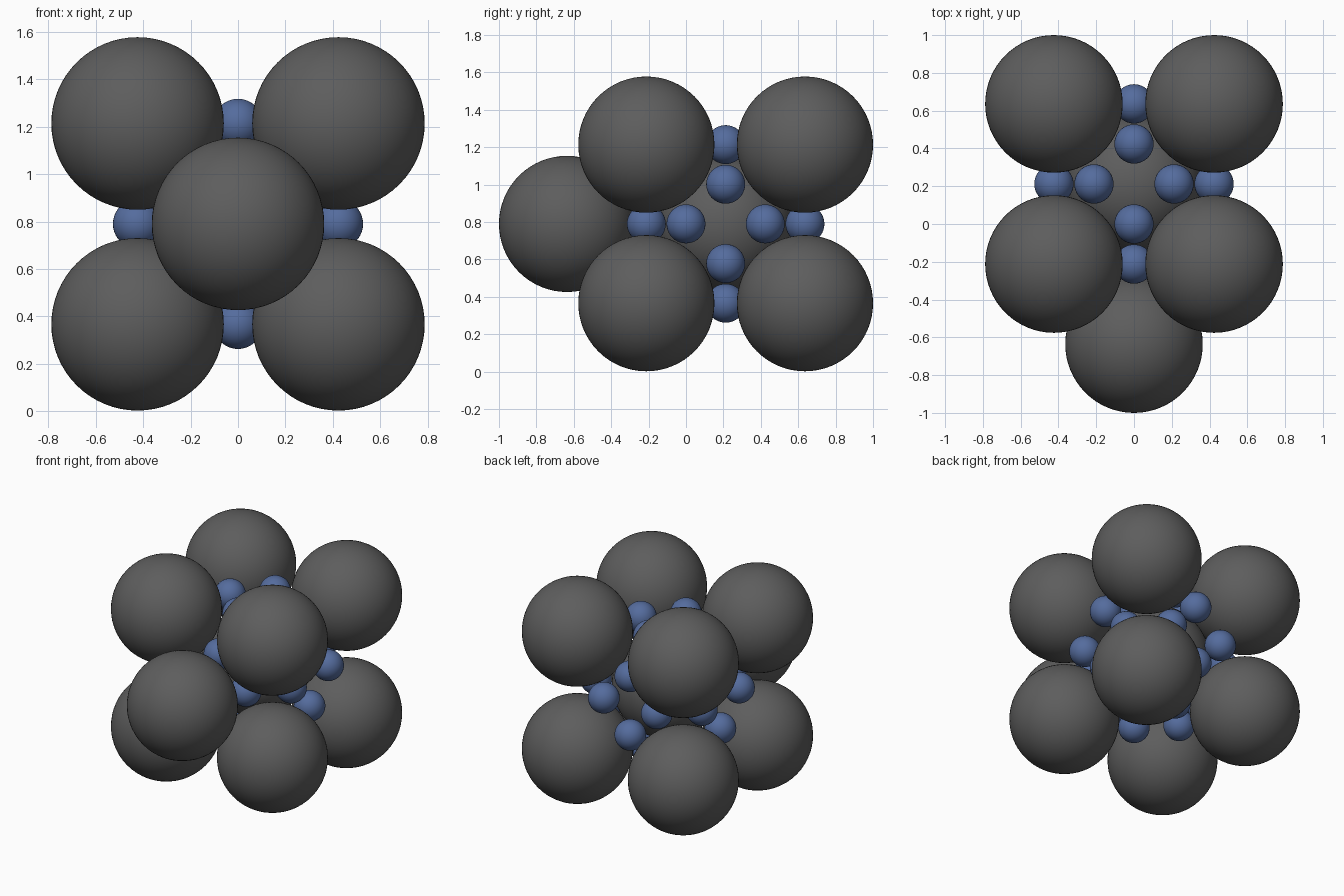
import bpy
from itertools import product
from mathutils import Vector

if "Cube" in bpy.data.objects:
    bpy.data.objects.remove(bpy.data.objects["Cube"])

A = 0.848                      # cell edge
C = Vector((0, A / 4, 0.79))   # cell centre
BIG, SMALL = 0.364, 0.104


def material(name, color):
    m = bpy.data.materials.new(name)
    m.diffuse_color = color
    m.use_nodes = True
    m.node_tree.nodes["Principled BSDF"].inputs["Base Color"].default_value = m.diffuse_color
    return m


dark = material("dark_grey", (0.11, 0.11, 0.11, 1))
blue = material("blue", (0.09, 0.15, 0.34, 1))


def ball(name, offset, radius, mat, segments, rings):
    bpy.ops.mesh.primitive_uv_sphere_add(segments=segments, ring_count=rings,
                                         radius=radius, location=C + Vector(offset) * A)
    o = bpy.context.object
    o.name = name
    o.data.materials.append(mat)
    bpy.ops.object.shade_smooth()


# Large balls at the cube corners
for s in product((-0.5, 0.5), repeat=3):
    ball("corner_ball", s, BIG, dark, 64, 32)

# Large balls in the cube centre and in front of it
ball("centre_ball", (0, 0, 0), BIG, dark, 64, 32)
ball("front_ball", (0, -1, 0), BIG, dark, 64, 32)

# Four small balls on each of the six cube faces
for axis in range(3):
    for side in (-0.5, 0.5):
        for other in (1, 2):
            for q in (-0.25, 0.25):
                p = [0, 0, 0]
                p[axis] = side
                p[(axis + other) % 3] = q
                ball("small_ball", p, SMALL, blue, 40, 20)
